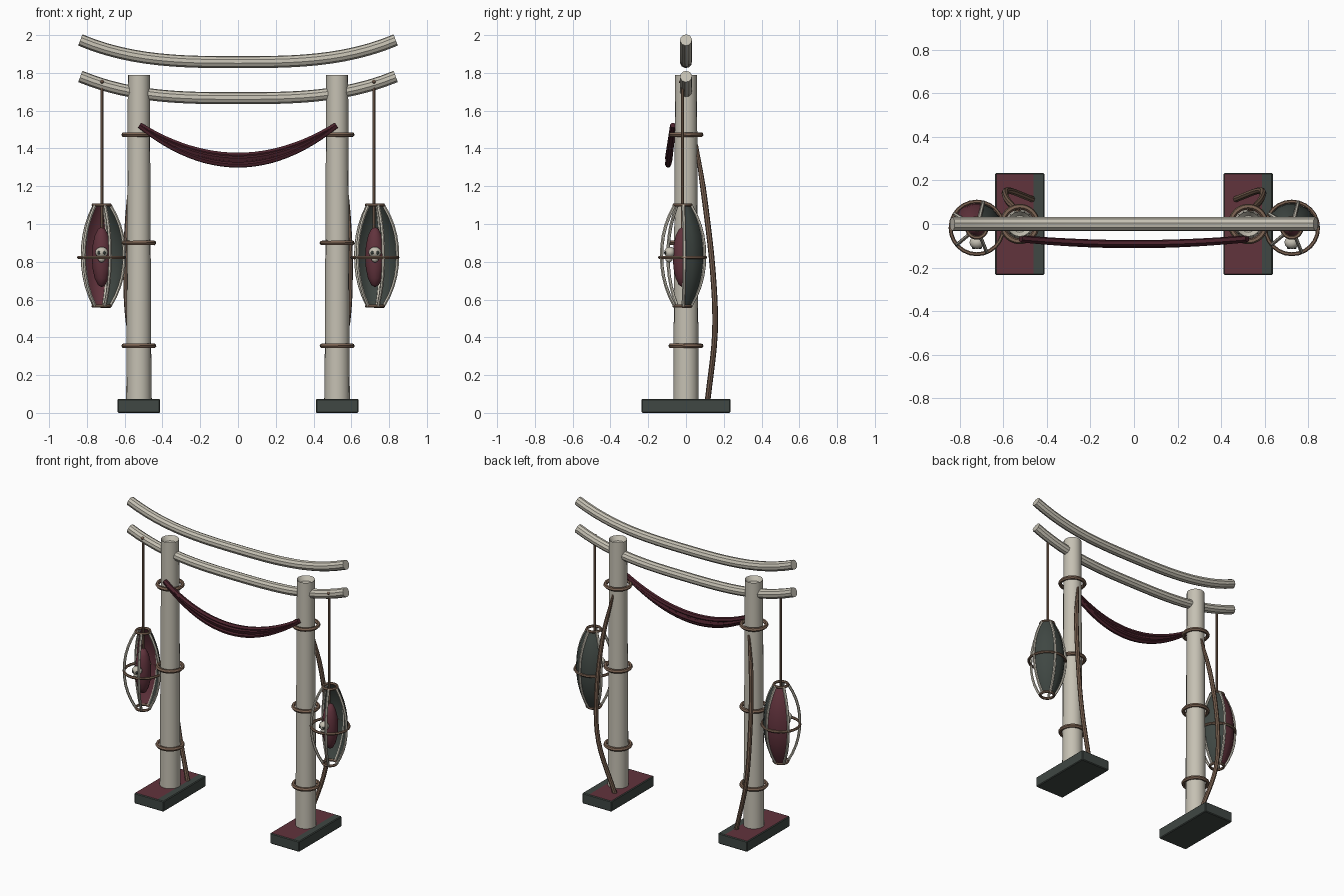
import bpy, bmesh, math
from mathutils import Vector, Matrix

old = bpy.data.objects.get("Cube")
if old:
    bpy.data.objects.remove(old, do_unlink=True)


def material(name, rgb):
    m = bpy.data.materials.new(name)
    m.use_nodes = True
    m.diffuse_color = (*rgb, 1)
    m.node_tree.nodes["Principled BSDF"].inputs["Base Color"].default_value = (*rgb, 1)
    return m


BONE = material("bone white", (0.56, 0.53, 0.45))
SLATE = material("dark slate", (0.05, 0.063, 0.056))
MAROON = material("maroon", (0.12, 0.033, 0.046))
WINE = material("dark wine", (0.07, 0.016, 0.025))
ROPE = material("rope brown", (0.2, 0.125, 0.085))


def finish(name, bm, *mats, smooth=True):
    mesh = bpy.data.meshes.new(name)
    bm.to_mesh(mesh)
    bm.free()
    ob = bpy.data.objects.new(name, mesh)
    bpy.context.collection.objects.link(ob)
    for m in mats:
        mesh.materials.append(m)
    if smooth:
        bpy.ops.object.select_all(action='DESELECT')
        bpy.context.view_layer.objects.active = ob
        ob.select_set(True)
        bpy.ops.object.shade_smooth_by_angle(angle=math.radians(35))
    return ob


def tube(name, points, radius, mat, sides=8, closed=False, radii=None):
    """Sweep a round section along a path."""
    bm = bmesh.new()
    pts = [Vector(p) for p in points]
    n = len(pts)
    rings, side = [], None
    for i, p in enumerate(pts):
        a = pts[(i - 1) % n] if closed else pts[max(i - 1, 0)]
        b = pts[(i + 1) % n] if closed else pts[min(i + 1, n - 1)]
        t = (b - a).normalized()
        if side is None:
            side = t.orthogonal()
        side = (side - t * side.dot(t)).normalized()
        up = t.cross(side)
        r = radius * (radii[i] if radii else 1)
        rings.append([bm.verts.new(p + r * (side * math.cos(k * math.tau / sides)
                                            + up * math.sin(k * math.tau / sides)))
                      for k in range(sides)])
    for i in range(n if closed else n - 1):
        p, q = rings[i], rings[(i + 1) % n]
        for k in range(sides):
            j = (k + 1) % sides
            bm.faces.new((p[k], p[j], q[j], q[k]))
    if not closed:
        bm.faces.new(rings[0][::-1])
        bm.faces.new(rings[-1])
    return finish(name, bm, mat)


def ring(name, centre, radius, thick, mat, sides=6):
    x, y, z = centre
    path = [(x + radius * math.cos(a), y + radius * math.sin(a), z)
            for a in (math.tau * k / 24 for k in range(24))]
    return tube(name, path, thick, mat, sides, closed=True)


def spline(points, steps=5):
    """Smooth path through a few points."""
    p = [Vector(q) for q in points]
    p = [2 * p[0] - p[1]] + p + [2 * p[-1] - p[-2]]
    out = []
    for a, b, c, d in zip(p, p[1:], p[2:], p[3:]):
        for s in range(steps):
            t = s / steps
            out.append(b + (c - a) * t / 2 + (2 * a - 5 * b + 4 * c - d) * t * t / 2
                       + (3 * b - a - 3 * c + d) * t ** 3 / 2)
    return out + [p[-2]]


def ball(name, centre, size, mat, seg=12, rows=8):
    bm = bmesh.new()
    bmesh.ops.create_uvsphere(bm, u_segments=seg, v_segments=rows, radius=1,
                              matrix=Matrix.Translation(centre) @ Matrix.Diagonal((*size, 1)))
    return finish(name, bm, mat)


# Curved crossbeams
for name, low, rise in (("lower_beam", 1.666, 0.115), ("upper_beam", 1.857, 0.117)):
    xs = [0.835 * (k / 12 - 1) for k in range(25)]
    tube(name, [(x, 0, low + rise * abs(x / 0.835) ** 3) for x in xs], 0.032, BONE, 10)

# Posts, footings, bindings and leaning vines
POST = 0.525
for s, tag in ((-1, "right"), (1, "left")):
    x0 = s * POST
    bm = bmesh.new()
    bmesh.ops.create_cone(bm, cap_ends=True, segments=16, radius1=0.067, radius2=0.058,
                          depth=1.72, matrix=Matrix.Translation((x0, 0, 0.93)))
    top = [f for f in bm.faces if f.normal.z > 0.9]
    bmesh.ops.inset_region(bm, faces=top, thickness=0.02)
    bmesh.ops.translate(bm, verts=top[0].verts, vec=(0, 0, -0.03))
    finish(tag + "_post", bm, BONE)

    # Footing: maroon top with a slate strip along its +x edge
    bm = bmesh.new()
    bmesh.ops.create_cube(bm, size=1, matrix=Matrix.Translation((x0, 0, 0.037))
                          @ Matrix.Diagonal((0.226, 0.47, 0.074, 1)))
    bmesh.ops.bevel(bm, geom=bm.edges[:], offset=0.005, segments=1, affect='EDGES')
    cut = x0 + 0.063
    bmesh.ops.bisect_plane(bm, geom=bm.verts[:] + bm.edges[:] + bm.faces[:],
                           plane_co=(cut, 0, 0), plane_no=(1, 0, 0))
    for f in bm.faces:
        f.material_index = int(f.normal.z > 0.9 and f.calc_center_median().x < cut)
    finish(tag + "_footing", bm, SLATE, MAROON, smooth=False)

    for z in (0.355, 0.9, 1.473):
        ring(tag + "_post_binding", (x0, 0, z), 0.08, 0.013, ROPE)

    vine = spline([(x0 + s * dx, y, z) for dx, y, z in (
        (0, 0.055, 1.42), (0.05, 0.1, 1.12), (0.068, 0.142, 0.75),
        (0.045, 0.153, 0.42), (-0.055, 0.115, 0.07))])
    tube(tag + "_vine", vine, 0.015, ROPE, 8,
         radii=[min(1, 0.55 + 0.12 * i) for i in range(len(vine))])

# Hanging swag of gathered strands, meeting at the posts
for k in range(4):
    path = []
    for i in range(25):
        u = i / 12 - 1
        sag = 1 - u * u
        path.append((0.52 * u, -0.068 - sag * (0.022 + 0.005 * (k % 2)),
                     1.522 - sag * (0.16 + 0.016 * k)))
    tube("swag_strand", path, 0.0165, WINE, 6)

# Caged lanterns
LOW, HIGH, YC = 0.565, 1.1, -0.018
FIRST = math.radians(4)
STEP = math.tau / 5


def cage_radius(z, widest):
    u = (2 * z - LOW - HIGH) / (HIGH - LOW)
    return 0.045 + (widest - 0.045) * (1 - abs(u) ** 2.2)


levels = [LOW + (HIGH - LOW) * i / 10 for i in range(11)]
for xc, tag, panels in ((-0.722, "right", (SLATE, MAROON)), (0.725, "left", (SLATE, SLATE))):
    def at(angle, z, widest):
        r = cage_radius(z, widest)
        return (xc + r * math.cos(angle), YC + r * math.sin(angle), z)

    for k in range(5):
        tube(tag + "_lantern_rib", [at(FIRST + k * STEP, z, 0.12) for z in levels],
             0.009, BONE, 6)

    # Rear shell panels spanning neighbouring ribs
    for k, mat in enumerate(panels):
        bm = bmesh.new()
        grid = [[bm.verts.new(at(FIRST + (k + j / 3) * STEP, z, 0.114)) for j in range(4)]
                for z in levels]
        for lo, hi in zip(grid, grid[1:]):
            for j in range(3):
                bm.faces.new((lo[j], lo[j + 1], hi[j + 1], hi[j]))
        finish(tag + "_lantern_panel", bm, mat)

    for z, r in ((LOW, 0.045), (0.823, 0.121), (HIGH, 0.045)):
        ring(tag + "_lantern_hoop", (xc, YC, z), r, 0.009, ROPE)
    ball(tag + "_lantern_core", (xc, YC, 0.825), (0.052, 0.052, 0.16), MAROON)

    # Small skull mask on the front of the core
    ball(tag + "_mask", (xc, -0.085, 0.85), (0.034, 0.03, 0.029), BONE)
    ball(tag + "_mask_jaw", (xc, -0.09, 0.818), (0.02, 0.02, 0.022), BONE, 8, 6)
    for e in (-1, 1):
        ball(tag + "_mask_eye", (xc + e * 0.014, -0.108, 0.848), (0.009, 0.008, 0.009),
             SLATE, 8, 6)

    # Hanging cord with a knot at the beam
    xk = math.copysign(0.72, xc)
    tube(tag + "_cord", [(xk, YC, 1.755), (xk, YC, 0.97)], 0.008, ROPE, 6)
    ball(tag + "_cord_knot", (xk, -0.022, 1.752), (0.012, 0.016, 0.01), ROPE, 8, 6)
